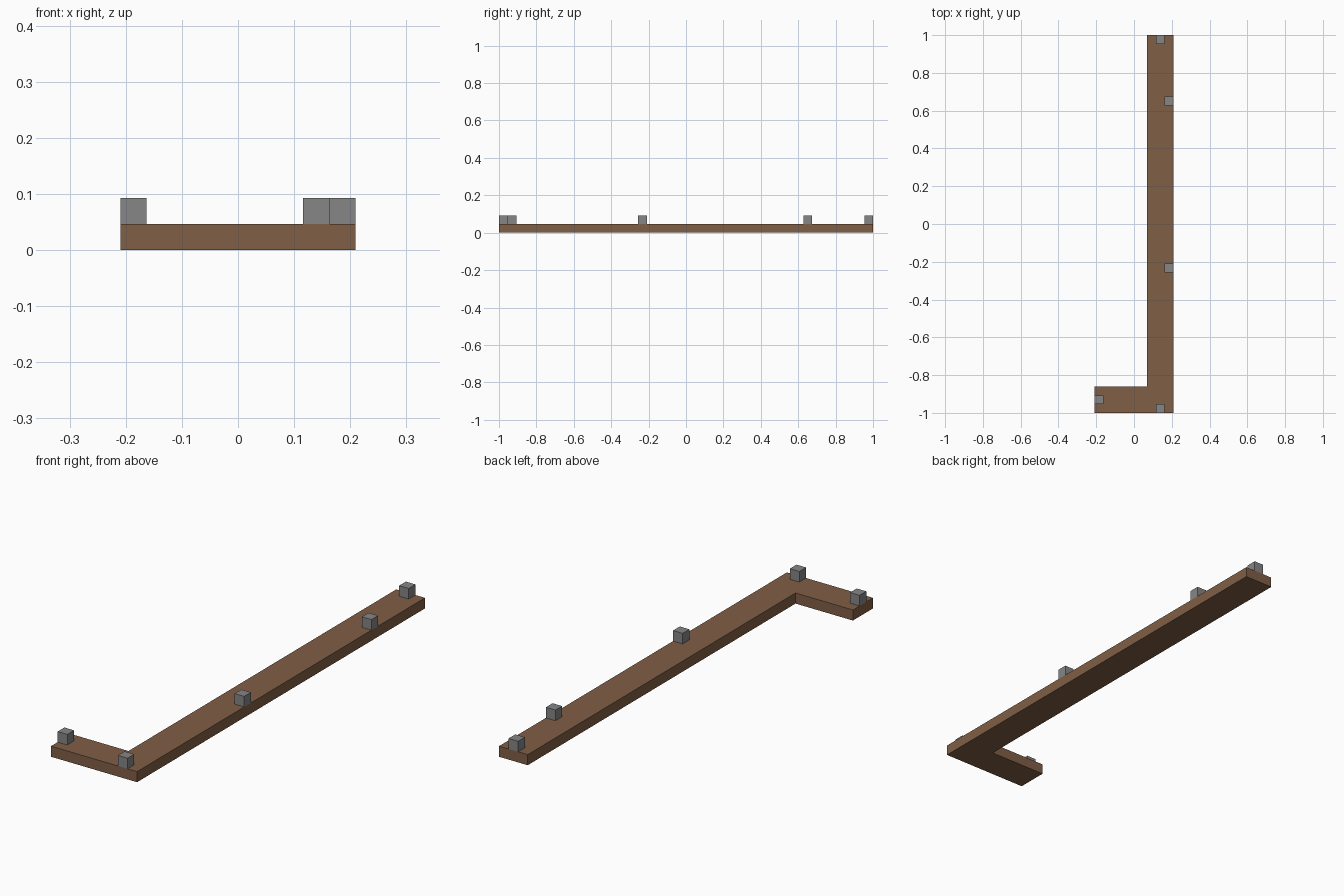
import bpy
import bmesh
from mathutils import Matrix

U = 2 / 43  # one grid cell; the model is 9 x 43 x 2 cells

cube = bpy.data.objects.get("Cube")
if cube:
    bpy.data.objects.remove(cube, do_unlink=True)


def material(name, rgb):
    mat = bpy.data.materials.new(name)
    mat.use_nodes = True
    mat.diffuse_color = (*rgb, 1)
    bsdf = next(n for n in mat.node_tree.nodes if n.type == "BSDF_PRINCIPLED")
    bsdf.inputs["Base Color"].default_value = (*rgb, 1)
    return mat


def add_object(name, bm, mat):
    bmesh.ops.recalc_face_normals(bm, faces=bm.faces)
    mesh = bpy.data.meshes.new(name)
    bm.to_mesh(mesh)
    bm.free()
    mesh.materials.append(mat)
    obj = bpy.data.objects.new(name, mesh)
    bpy.context.collection.objects.link(obj)
    return obj


brown = material("brown wood", (0.216, 0.112, 0.061))
grey = material("grey stone", (0.238, 0.238, 0.238))

# L-shaped base: outline in cells, extruded one cell up
outline = [(-4.5, -21.5), (4.5, -21.5), (4.5, 21.5),
           (1.5, 21.5), (1.5, -18.5), (-4.5, -18.5)]
bm = bmesh.new()
face = bm.faces.new([bm.verts.new((x * U, y * U, 0)) for x, y in outline])
top = bmesh.ops.extrude_face_region(bm, geom=[face])["geom"]
bmesh.ops.translate(bm, vec=(0, 0, U),
                    verts=[v for v in top if isinstance(v, bmesh.types.BMVert)])
add_object("base_plank", bm, brown)

# One-cell posts standing on the base
posts = {
    "short_arm_post": (-4, -20),
    "corner_post": (3, -21),
    "middle_post": (4, -5),
    "rear_side_post": (4, 14),
    "rear_end_post": (3, 21),
}
for name, (x, y) in posts.items():
    bm = bmesh.new()
    bmesh.ops.create_cube(bm, size=U)
    post = add_object(name, bm, grey)
    post.matrix_world = Matrix.Translation((x * U, y * U, 1.5 * U))
